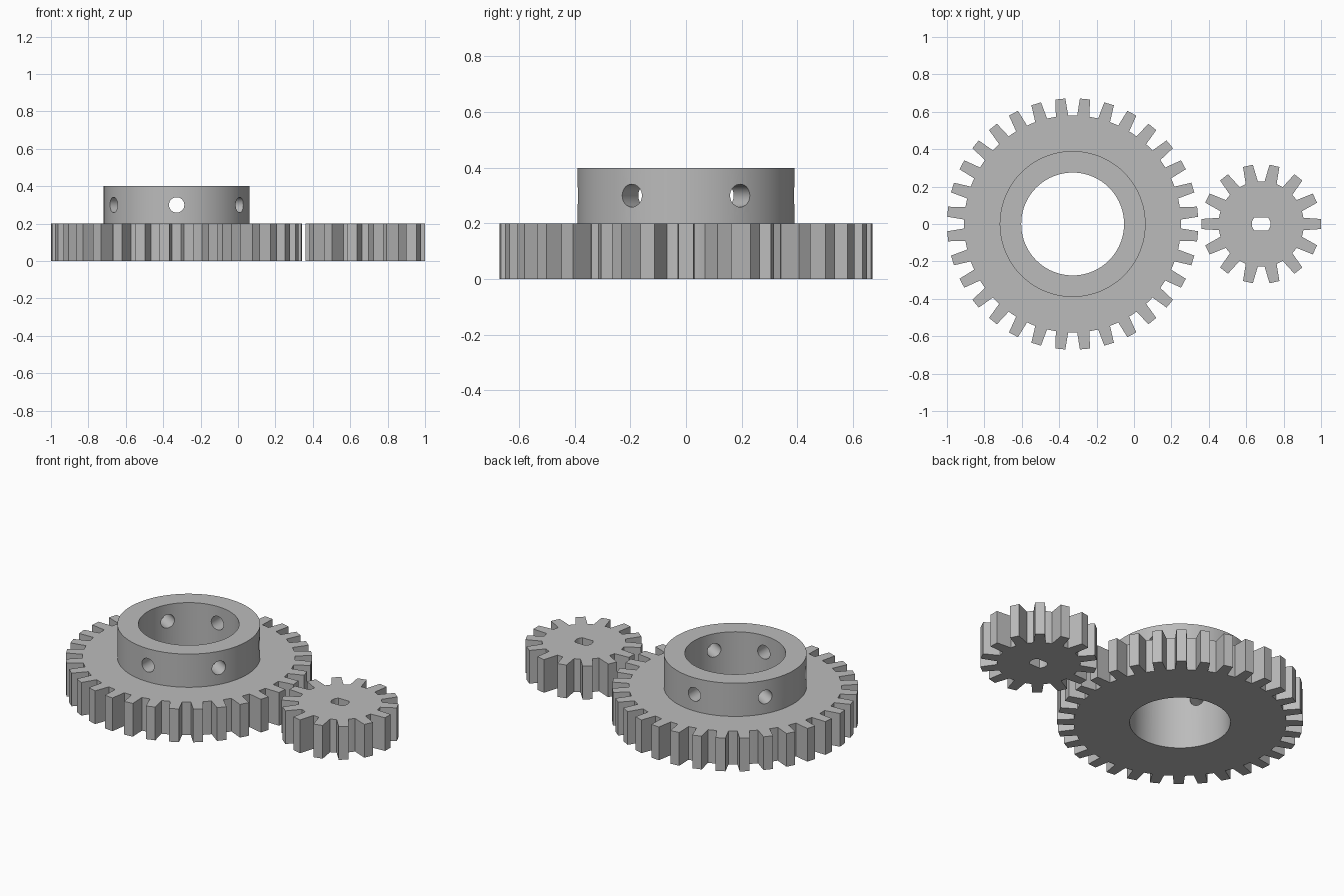
import bpy, bmesh
from math import sin, cos, tau, asin, radians
from mathutils import Matrix, Vector

cube = bpy.data.objects.get("Cube")
if cube:
    bpy.data.objects.remove(cube, do_unlink=True)

grey = bpy.data.materials.new("plain_grey")
grey.use_nodes = True
GREY = (0.5, 0.5, 0.5, 1)
grey.diffuse_color = GREY
grey.node_tree.nodes["Principled BSDF"].inputs["Base Color"].default_value = GREY

BIG_X, SMALL_X, THICK = -0.328, 0.68, 0.2


def new_object(name, bm):
    bmesh.ops.recalc_face_normals(bm, faces=bm.faces[:])
    mesh = bpy.data.meshes.new(name)
    bm.to_mesh(mesh)
    bm.free()
    mesh.materials.append(grey)
    ob = bpy.data.objects.new(name, mesh)
    bpy.context.collection.objects.link(ob)
    return ob


def prism(name, points, x, z0, z1):
    """Extrude a closed outline upwards."""
    bm = bmesh.new()
    face = bm.faces.new([bm.verts.new((x + px, py, z0)) for px, py in points])
    top = bmesh.ops.extrude_face_region(bm, geom=[face])["geom"]
    verts = [g for g in top if isinstance(g, bmesh.types.BMVert)]
    bmesh.ops.translate(bm, verts=verts, vec=(0, 0, z1 - z0))
    return new_object(name, bm)


def circle(r, n=96):
    return [(r * cos(tau * i / n), r * sin(tau * i / n)) for i in range(n)]


def gear_outline(teeth, tip, root, phase):
    """Tapered teeth standing on an arced root circle."""
    pitch = tau / teeth
    a_root, a_tip = asin(0.033 / root), asin(0.027 / tip)
    gap = pitch - 2 * a_root
    points = []
    for i in range(teeth):
        a = (i + phase) * pitch
        steps = [(root, -a_root), (tip, -a_tip), (tip, a_tip), (root, a_root)]
        steps += [(root, a_root + gap * k / 3) for k in (1, 2)]
        points += [(r * cos(a + d), r * sin(a + d)) for r, d in steps]
    return points


def boolean(ob, other, operation):
    mod = ob.modifiers.new(operation.lower(), "BOOLEAN")
    mod.operation, mod.object, mod.solver = operation, other, "EXACT"
    with bpy.context.temp_override(object=ob, active_object=ob):
        bpy.ops.object.modifier_apply(modifier=mod.name)
    bpy.data.objects.remove(other, do_unlink=True)


# Large gear with raised hub
large_gear = prism("large_gear", gear_outline(32, 0.672, 0.58, 0.5), BIG_X, 0, THICK)
boolean(large_gear, prism("hub", circle(0.39), BIG_X, 0.1, 0.4), "UNION")
boolean(large_gear, prism("bore", circle(0.275), BIG_X, -0.1, 0.5), "DIFFERENCE")

# Radial screw holes: three bars drilled right across the hub
for k in range(3):
    bm = bmesh.new()
    axis = Vector((cos(radians(30 + 60 * k)), sin(radians(30 + 60 * k)), 0))
    bmesh.ops.create_cone(
        bm, cap_ends=True, segments=32, radius1=0.041, radius2=0.041, depth=1,
        matrix=Matrix.Translation((BIG_X, 0, 0.3)) @ axis.to_track_quat("Z", "Y").to_matrix().to_4x4())
    boolean(large_gear, new_object("screw_hole", bm), "DIFFERENCE")

# Small gear with a shaft hole flattened on two sides
small_gear = prism("small_gear", gear_outline(14, 0.32, 0.228, 0), SMALL_X, 0, THICK)
shaft = [(x, y) for x, y in circle(0.05, 64) if abs(y) < 0.0365]
boolean(small_gear, prism("shaft_hole", shaft, SMALL_X, -0.1, 0.3), "DIFFERENCE")

# Smooth round walls, sharp corners
bpy.ops.object.select_all(action="DESELECT")
for ob in (large_gear, small_gear):
    ob.select_set(True)
bpy.context.view_layer.objects.active = large_gear
bpy.ops.object.shade_smooth_by_angle(angle=radians(25))
